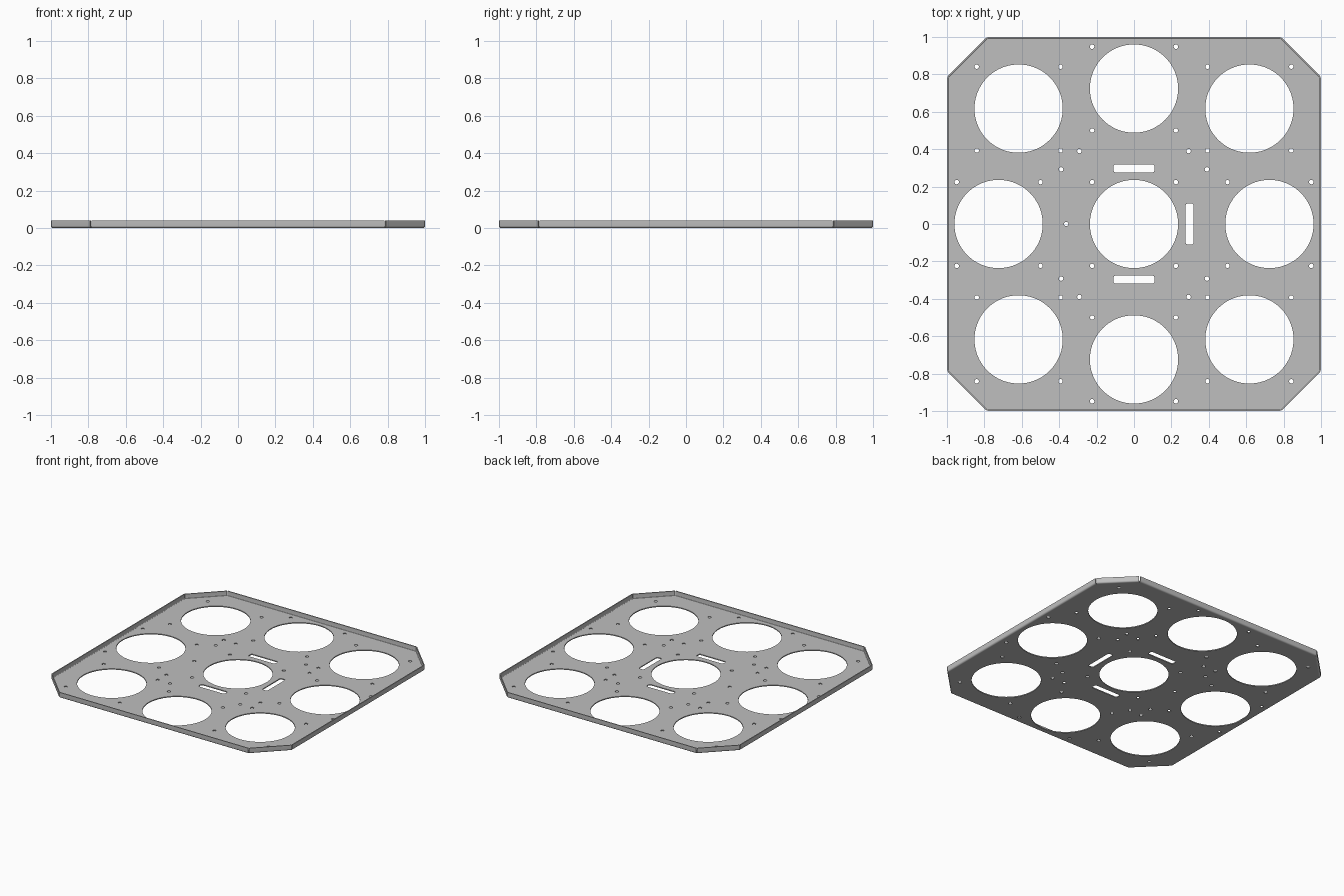
import bpy, bmesh
from math import sin, cos, pi, radians, sqrt, tan
from mathutils import Vector, Matrix

cube = bpy.data.objects.get("Cube")
if cube:
    bpy.data.objects.remove(cube, do_unlink=True)

T = 0.007        # sheet thickness
BEND = 0.012     # outer bend radius
HEIGHT = 0.041   # flange height
CORNER = 0.787   # where the corner cut starts
HOLE_R, SCREW_R, PITCH = 0.236, 0.012, 0.224

steel = bpy.data.materials.new("grey sheet metal")
steel.use_nodes = True
colour = (0.52, 0.52, 0.52, 1)
steel.diffuse_color = colour
steel.node_tree.nodes["Principled BSDF"].inputs["Base Color"].default_value = colour


def finish(name, bm):
    bmesh.ops.remove_doubles(bm, verts=bm.verts, dist=1e-5)
    bmesh.ops.recalc_face_normals(bm, faces=bm.faces)
    mesh = bpy.data.meshes.new(name)
    bm.to_mesh(mesh)
    bm.free()
    mesh.materials.append(steel)
    mesh.shade_smooth()
    mesh.set_sharp_from_angle(angle=radians(30))
    obj = bpy.data.objects.new(name, mesh)
    bpy.context.collection.objects.link(obj)
    return obj


def circle(x, y, r, n):
    return [(x + r * cos(2 * pi * i / n), y + r * sin(2 * pi * i / n)) for i in range(n)]


def slot(x, y, hx, hy, r=0.012):
    points = []
    for q, (sx, sy) in enumerate([(1, 1), (-1, 1), (-1, -1), (1, -1)]):
        for i in range(5):
            a = pi / 2 * (q + i / 4)
            points.append((x + sx * (hx - r) + r * cos(a), y + sy * (hy - r) + r * sin(a)))
    return points


# Plate outline: octagon inside the bends
e = BEND
a, b = 1 - e, CORNER - e * tan(pi / 8)
loops = [[(a, -b), (a, b), (b, a), (-b, a), (-a, b), (-a, -b), (-b, -a), (b, -a)]]

# Nine large openings and the four screw holes around each
centres = [(0, 0)]
for s in (-1, 1):
    centres += [(0.724 * s, 0), (0, 0.724 * s), (0.617 * s, 0.617), (0.617 * s, -0.617)]
screws = [(-0.363, 0)]
for x, y in centres:
    loops.append(circle(x, y, HOLE_R, 72))
    screws += [(x + sx * PITCH, y + sy * PITCH) for sx in (-1, 1) for sy in (-1, 1)]

# Extra screw holes near the middle, and three slots
for sx in (-1, 1):
    for sy in (-1, 1):
        screws += [(0.292 * sx, 0.39 * sy), (0.39 * sx, 0.292 * sy)]
loops += [circle(x, y, SCREW_R, 16) for x, y in screws]
loops += [slot(0, 0.297, 0.11, 0.021), slot(0, -0.297, 0.11, 0.021), slot(0.297, 0, 0.021, 0.11)]

# Fill the outline and holes as a flat curve, then turn it into a mesh
curve = bpy.data.curves.new("plate_outline", "CURVE")
curve.dimensions = "2D"
curve.fill_mode = "BOTH"
curve.extrude = T / 2
for points in loops:
    spline = curve.splines.new("POLY")
    spline.points.add(len(points) - 1)
    for p, (x, y) in zip(spline.points, points):
        p.co = (x, y, 0, 1)
    spline.use_cyclic_u = True
helper = bpy.data.objects.new("plate_outline", curve)
bpy.context.collection.objects.link(helper)
filled = bpy.data.meshes.new_from_object(
    helper.evaluated_get(bpy.context.evaluated_depsgraph_get()))
bm = bmesh.new()
bm.from_mesh(filled)
bmesh.ops.translate(bm, verts=bm.verts, vec=(0, 0, T / 2))
bpy.data.objects.remove(helper, do_unlink=True)
bpy.data.curves.remove(curve)
bpy.data.meshes.remove(filled)
finish("plate", bm)


# Flange section: (outward, up), bent from the plate to vertical
def arc(r):
    return [(-BEND + r * sin(t), BEND - r * cos(t)) for t in [pi / 2 * i / 6 for i in range(7)]]


section = arc(BEND) + [(0, HEIGHT), (-T, HEIGHT)] + arc(BEND - T)[::-1]

# Eight flanges, alternating long sides and short corners
names = ["left", "back_left", "back", "back_right", "right", "front_right", "front", "front_left"]
for k, name in enumerate(names):
    diagonal = k % 2
    dist = (1 + CORNER) / sqrt(2) if diagonal else 1
    half = ((1 - CORNER) / sqrt(2) if diagonal else CORNER) - BEND * tan(pi / 8)
    turn = Matrix.Rotation(k * pi / 4, 3, "Z")
    bm = bmesh.new()
    rings = [[bm.verts.new(turn @ Vector((dist + d, side, z))) for d, z in section]
             for side in (-half, half)]
    n = len(section)
    for i in range(n):
        j = (i + 1) % n
        bm.faces.new((rings[0][i], rings[0][j], rings[1][j], rings[1][i]))
    for ring in rings:
        bm.faces.new(ring)
    finish(name + "_flange", bm)
